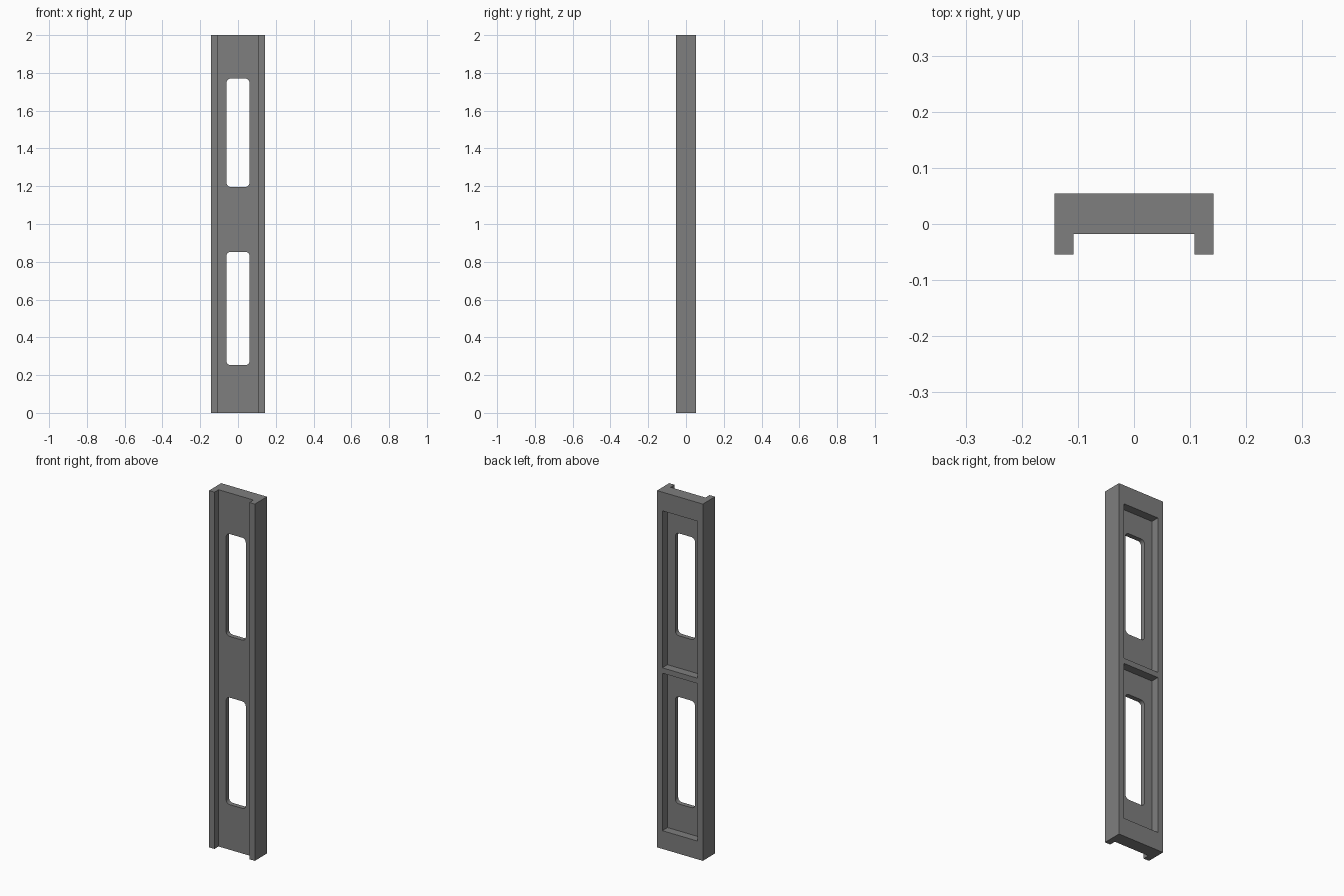
import bpy, bmesh

if "Cube" in bpy.data.objects:
    bpy.data.objects.remove(bpy.data.objects["Cube"])

HALF_W, HALF_D, HEIGHT = 0.142, 0.054, 2.0
CHANNEL_X, WEB_FRONT, WEB_BACK = 0.108, -0.018, 0.008


def make_object(name, bm):
    bmesh.ops.recalc_face_normals(bm, faces=bm.faces)
    mesh = bpy.data.meshes.new(name)
    bm.to_mesh(mesh)
    bm.free()
    obj = bpy.data.objects.new(name, mesh)
    bpy.context.collection.objects.link(obj)
    return obj


def box(name, x, y0, y1, z0, z1, radius=0.0):
    """Box centred on x = 0, with optional rounding of the front-to-back edges."""
    bm = bmesh.new()
    bmesh.ops.create_cube(bm, size=1)
    for v in bm.verts:
        v.co = (v.co.x * 2 * x,
                y1 if v.co.y > 0 else y0,
                z1 if v.co.z > 0 else z0)
    if radius:
        edges = [e for e in bm.edges
                 if abs(e.verts[0].co.y - e.verts[1].co.y) > 1e-5]
        bmesh.ops.bevel(bm, geom=edges, offset=radius, segments=5,
                        profile=0.5, affect='EDGES')
    return make_object(name, bm)


def cut(target, cutter):
    mod = target.modifiers.new("cut", 'BOOLEAN')
    mod.operation, mod.solver, mod.object = 'DIFFERENCE', 'EXACT', cutter
    cutter.hide_render = True
    bpy.context.view_layer.objects.active = target
    bpy.ops.object.modifier_apply(modifier=mod.name)
    bpy.data.objects.remove(cutter)


# Channel-shaped panel: U profile extruded upwards
half = [(HALF_W, HALF_D), (HALF_W, -HALF_D), (CHANNEL_X, -HALF_D), (CHANNEL_X, WEB_FRONT)]
profile = half + [(-x, y) for x, y in reversed(half)]
bm = bmesh.new()
face = bm.faces.new([bm.verts.new((x, y, 0)) for x, y in profile])
top = bmesh.ops.extrude_face_region(bm, geom=[face])
bmesh.ops.translate(bm, vec=(0, 0, HEIGHT),
                    verts=[g for g in top["geom"] if isinstance(g, bmesh.types.BMVert)])
panel = make_object("channel_panel", bm)

# Recessed pockets on the back, separated by a thin cross bar
for z0, z1 in ((0.102, 0.985), (1.015, 1.895)):
    cut(panel, box("pocket_cutter", 0.109, WEB_BACK, 0.1, z0, z1))

# Rounded window openings through the web
for z0, z1 in ((0.253, 0.853), (1.196, 1.77)):
    cut(panel, box("window_cutter", 0.061, -0.1, 0.1, z0, z1, 0.022))

# Dark grey finish
dark = bpy.data.materials.new("dark_grey")
dark.diffuse_color = (0.21, 0.21, 0.21, 1)
dark.use_nodes = True
dark.node_tree.nodes["Principled BSDF"].inputs["Base Color"].default_value = dark.diffuse_color
panel.data.materials.clear()
panel.data.materials.append(dark)
